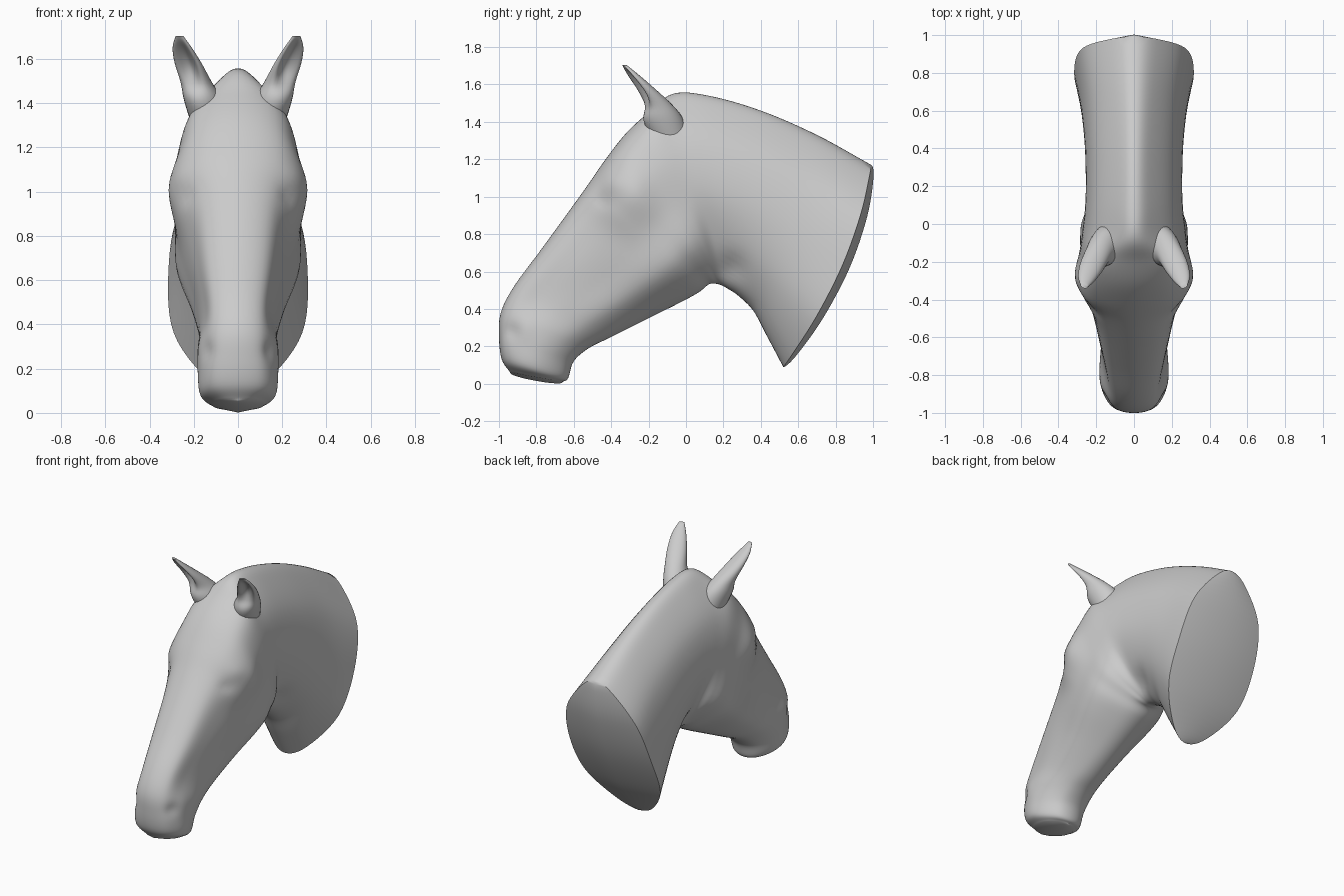
import bpy, bmesh, math
from mathutils import Vector

if "Cube" in bpy.data.objects:
    bpy.data.objects.remove(bpy.data.objects["Cube"])


def spline(pts, steps):
    """Catmull-Rom through a list of vectors."""
    p = [2 * pts[0] - pts[1]] + pts + [2 * pts[-1] - pts[-2]]
    out = []
    for i in range(1, len(p) - 2):
        a, b, c, d = p[i - 1:i + 3]
        for s in range(steps):
            t = s / steps
            out.append(0.5 * (2 * b + (c - a) * t + (2 * a - 5 * b + 4 * c - d) * t * t
                              + (3 * b - a - 3 * c + d) * t ** 3))
    return out + [pts[-1]]


def loft(bm, rings):
    vs = [[bm.verts.new(p) for p in r] for r in rings]
    n = len(vs[0])
    for a, b in zip(vs, vs[1:]):
        for j in range(n):
            k = (j + 1) % n
            bm.faces.new((a[j], a[k], b[k], b[j]))
    return vs


def finish(bm, name, angle):
    bmesh.ops.recalc_face_normals(bm, faces=bm.faces)
    me = bpy.data.meshes.new(name)
    bm.to_mesh(me)
    bm.free()
    ob = bpy.data.objects.new(name, me)
    bpy.context.collection.objects.link(ob)
    bpy.ops.object.select_all(action='DESELECT')
    ob.select_set(True)
    bpy.context.view_layer.objects.active = ob
    bpy.ops.object.shade_smooth_by_angle(angle=math.radians(angle))
    return ob


# Head and neck sections: top y, z, bottom y, z, then half widths from top to bottom
SECTIONS = [
    (-.94, .06, -.66, .01, .06, .10, .115, .10, .05),
    (-.985, .13, -.63, .03, .10, .155, .17, .14, .08),
    (-1.0, .25, -.60, .12, .105, .16, .182, .155, .09),
    (-.99, .38, -.52, .19, .105, .16, .182, .16, .09),
    (-.92, .52, -.40, .25, .11, .15, .175, .165, .09),
    (-.78, .71, -.20, .35, .13, .18, .20, .20, .10),
    (-.62, .93, -.02, .44, .15, .22, .25, .25, .12),
    (-.52, 1.07, .07, .49, .17, .275, .275, .27, .13),
    (-.43, 1.20, .12, .53, .20, .31, .285, .27, .13),
    (-.32, 1.34, .15, .535, .195, .28, .28, .265, .12),
    (-.20, 1.45, .18, .53, .18, .26, .27, .24, .10),
    (-.07, 1.55, .22, .51, .10, .225, .26, .20, .09),
    (.12, 1.54, .28, .47, .09, .215, .255, .20, .10),
    (.40, 1.46, .36, .39, .09, .215, .26, .22, .11),
    (.70, 1.33, .43, .26, .10, .23, .28, .25, .13),
    (.99, 1.17, .52, .09, .12, .27, .315, .29, .14),
]
T = (0, .06, .25, .5, .75, .94, 1)
# Sideways dents and swellings: y, z, radius, amount
SCULPT = [(-.93, .28, .045, -.015), (-.87, .30, .06, .006), (-.45, .98, .035, -.012),
          (-.40, 1.07, .05, .01), (.25, .62, .07, -.025)]

control = []
for i, (ty, tz, by, bz, *w) in enumerate(SECTIONS):
    top, bot = Vector((0, ty, tz)), Vector((0, by, bz))
    bow = .08 * max(0, i - 12) / 3
    ring = []
    for t, x in zip(T, [0] + w + [0]):
        p = top.lerp(bot, t)
        ring.append(p + Vector((x, bow * 4 * t * (1 - t), 0)))
    mirror = [Vector((-p.x, p.y, p.z)) for p in ring]
    # extend past both ends so the centre line stays smooth
    full = [mirror[1]] + ring + [mirror[-2]]
    control.append(spline(full, 6)[6:-6])

columns = [spline(list(c), 6) for c in zip(*control)]
rings = []
for half in zip(*columns):
    half = [p.copy() for p in half]
    for p in half:
        p.x = max(p.x, 0)
        for y, z, r, amt in SCULPT:
            d2 = ((p.y - y) ** 2 + (p.z - z) ** 2) / (r * r)
            p.x += amt * math.exp(-d2) * min(1, p.x / .1)
    half[0].x = half[-1].x = 0
    rings.append(half + [Vector((-p.x, p.y, p.z)) for p in half[-2:0:-1]])

bm = bmesh.new()
vs = loft(bm, rings)
# End caps (lips and neck cut) with a raised centre ridge
for ring, push in ((vs[0], Vector((0, 0, -.02))), (vs[-1], Vector((0, .04, -.01)))):
    m = len(ring) // 2
    mid = [ring[0]]
    for j in range(1, m):
        t = j / m
        mid.append(bm.verts.new((ring[j].co + ring[-j].co) / 2 + push * 4 * t * (1 - t)))
    mid.append(ring[m])
    for side in (1, -1):
        for j in range(m):
            quad = [mid[j], mid[j + 1], ring[side * (j + 1)], ring[side * j]]
            bm.faces.new(list(dict.fromkeys(quad)))
finish(bm, "head_and_neck", 50)

# Ears: centre line, then half width, half depth and cupping at each point
EAR = [Vector(v) for v in (
    (.12, -.07, 1.28), (.155, -.12, 1.41), (.187, -.155, 1.49), (.225, -.225, 1.58),
    (.252, -.285, 1.65), (.265, -.33, 1.705))]
SIZE = [Vector(v) for v in (
    (.08, .10, 0), (.085, .11, 0), (.07, .085, .4), (.062, .055, 1.2), (.045, .033, 1.2), (.018, .01, 0))]
for name, s in (("right_ear", 1), ("left_ear", -1)):
    bm = bmesh.new()
    ear_rings = []
    for c, (w, d, cup) in zip(spline(EAR, 5), spline(SIZE, 5)):
        ring = []
        for k in range(28):
            a = 2 * math.pi * k / 28
            x, y = w * math.cos(a), d * math.sin(a)
            if y < 0:
                y += cup * d * math.sin(a) ** 4
            r = math.radians(20)
            ring.append(Vector((s * (c.x + x * math.cos(r) - y * math.sin(r)),
                                c.y + x * math.sin(r) + y * math.cos(r), c.z)))
        ear_rings.append(ring)
    ends = loft(bm, ear_rings)
    bm.faces.new(ends[0])
    bm.faces.new(ends[-1])
    finish(bm, name, 60)
